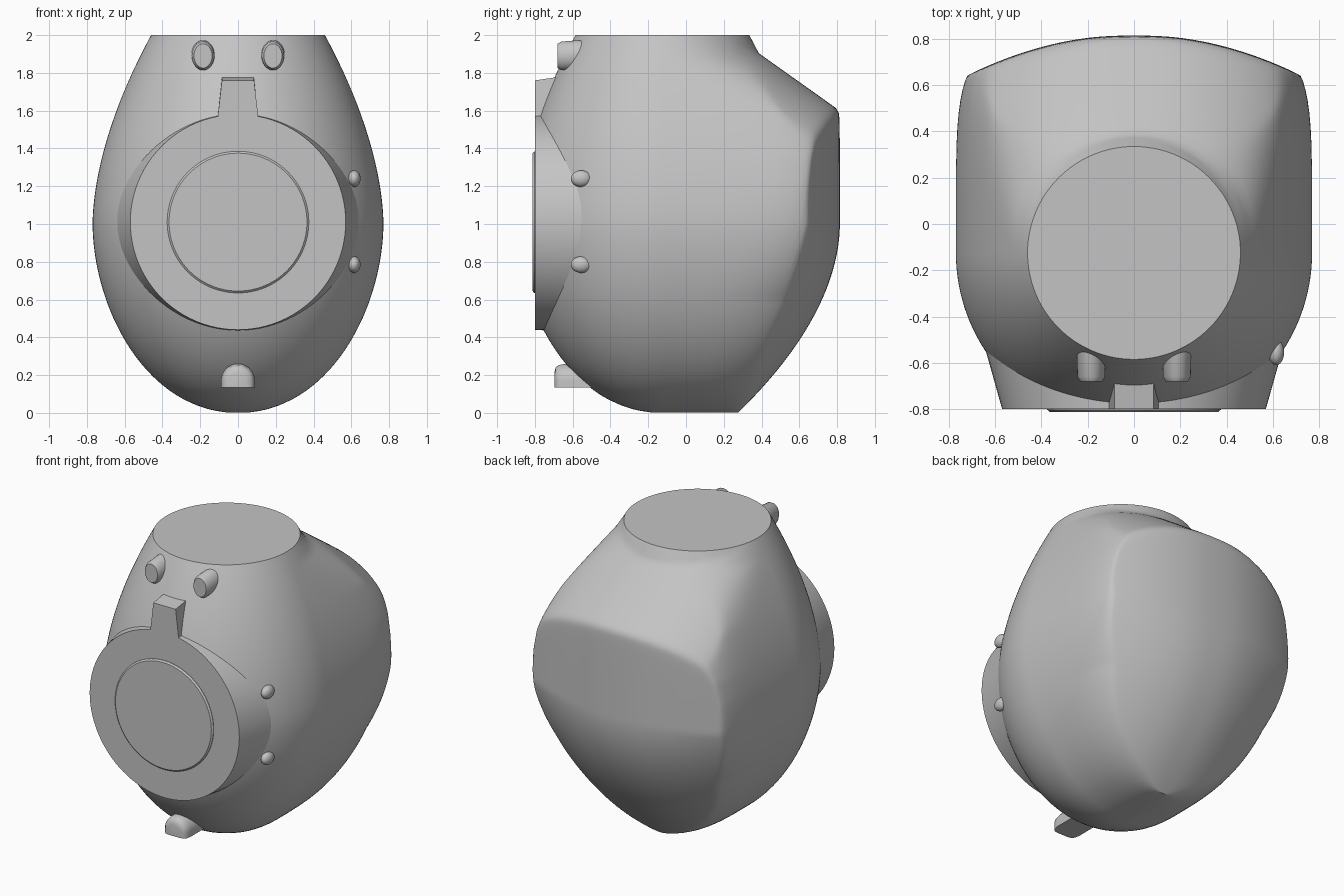
import bpy, bmesh, math

cube = bpy.data.objects.get("Cube")
if cube:
    bpy.data.objects.remove(cube)

grey = bpy.data.materials.new("plain grey")
grey.use_nodes = True
COLOUR = (0.55, 0.55, 0.55, 1)
grey.diffuse_color = COLOUR
grey.node_tree.nodes["Principled BSDF"].inputs["Base Color"].default_value = COLOUR

AXIS_Y = -0.125
DIAL_Z = 1.01


def loft(name, rings, angle=35):
    """Skin a list of equal closed rings and cap both ends."""
    bm = bmesh.new()
    loops = [[bm.verts.new(p) for p in ring] for ring in rings]
    n = len(loops[0])
    for a, b in zip(loops, loops[1:]):
        for i in range(n):
            j = (i + 1) % n
            bm.faces.new((a[i], a[j], b[j], b[i]))
    bm.faces.new(loops[0][::-1])
    bm.faces.new(loops[-1])
    bmesh.ops.remove_doubles(bm, verts=bm.verts, dist=1e-5)
    bmesh.ops.recalc_face_normals(bm, faces=bm.faces)
    mesh = bpy.data.meshes.new(name)
    bm.to_mesh(mesh)
    bm.free()
    obj = bpy.data.objects.new(name, mesh)
    bpy.context.collection.objects.link(obj)
    mesh.materials.append(grey)
    bpy.ops.object.select_all(action='DESELECT')
    obj.select_set(True)
    bpy.context.view_layer.objects.active = obj
    bpy.ops.object.shade_smooth_by_angle(angle=math.radians(angle))
    return obj


def oval(x, y, z, rx, rz, n=64):
    """Upright oval ring facing the front."""
    return [(x + rx * math.cos(t), y, z + rz * math.sin(t))
            for t in (2 * math.pi * i / n for i in range(n))]


def ramp(v, lo, hi):
    return min(1, max(0, (v - lo) / (hi - lo)))


def soft_min(a, b, k=0.03):
    return 0.5 * (a + b - math.hypot(a - b, k))


def egg_radius(z):
    if z > 1:
        return 0.77 - 0.31 * (z - 1) ** 1.75
    return 0.77 * (1 - (1 - z) ** 1.85) ** 0.48


def back_y(x, z, w):
    """Back surface: egg swollen into a lobe, trimmed by a sloping shoulder."""
    q = min(1, abs(x) / w)
    egg = AXIS_Y + w * math.sqrt(1 - q * q)
    low = max(0, 1 - z)
    slope = 0.35 + (1.94 - z) / 0.71
    reach = 0.82 - 0.54 * low ** 1.9
    # sides run straight back, squarest a little above the middle
    n = 3.8 + 2.6 * ramp(z, 0.6, 1.2) - 4.2 * ramp(z, 1.35, 1.9)
    lobe = AXIS_Y + (min(reach, slope) - AXIS_Y) * (1 - q ** n) ** (1 / n)
    lobe = soft_min(lobe, reach - (0.34 + 0.4 * low) * x * x, 0.01)
    drop = 0.6 * (1 - math.sqrt(1 - (x / 0.78) ** 2))
    return max(egg, soft_min(lobe, slope - drop / 0.71))


# Body: horizontal slices, round at the front and boxy at the back
N = 72
levels = [0.003, 0.01, 0.02, 0.04] + [0.07 + 1.93 * i / 80 for i in range(81)]
slices = []
for z in levels:
    w = egg_radius(z)
    ring = []
    for i in range(N):
        t = -math.pi / 2 + math.pi * i / N
        ring.append((w * math.sin(t), max(-0.79, AXIS_Y - w * math.cos(t)), z))
    for i in range(N):
        t = math.pi / 2 - math.pi * i / N
        x = w * math.sin(t)
        ring.append((x, back_y(x, z, w), z))
    slices.append(ring)
loft("body", slices)

# Front dial: flared ring with a raised disc
loft("dial_ring", [oval(0, -0.48, DIAL_Z, 0.66, 0.59, 96),
                   oval(0, -0.8, DIAL_Z, 0.57, 0.57, 96)])
loft("dial_disc", [oval(0, y, DIAL_Z, r, r, 96)
                   for y, r in ((-0.78, 0.375), (-0.803, 0.375), (-0.812, 0.365))])

# Tapered tab above the dial
loft("dial_tab", [[(-0.115, y, 1.5), (0.115, y, 1.5), (0.085, y, top), (-0.085, y, top)]
                  for y, top in ((-0.6, 1.79), (-0.8, 1.76))])

# Pair of pegs near the top
for side, label in ((1, "left"), (-1, "right")):
    loft(label + "_peg", [oval(side * 0.185, -0.45, 1.9, 0.065, 0.08, 32),
                          oval(side * 0.185, -0.66, 1.89, 0.06, 0.076, 32),
                          oval(side * 0.185, -0.68, 1.89, 0.048, 0.064, 32)])

# Two side buttons
for label, z in (("upper", 1.24), ("lower", 0.785)):
    rows = []
    for i in range(13):
        a = math.pi * (i + 0.01) / 12.02
        rows.append(oval(0.615, -0.555 - 0.055 * math.cos(a), z,
                         0.034 * math.sin(a), 0.044 * math.sin(a), 24))
    loft(label + "_button", rows)

# Lower nub: flat underside, rounded top
nub = []
for y, s in ((-0.45, 1), (-0.64, 1), (-0.675, 0.92), (-0.69, 0.78), (-0.697, 0.5)):
    arch = [(0.09 * s * math.cos(math.pi * i / 20), y,
             0.17 + 0.09 * s * math.sin(math.pi * i / 20)) for i in range(21)]
    nub.append(arch + [(-0.09 * s, y, 0.135), (0.09 * s, y, 0.135)])
loft("lower_nub", nub)
